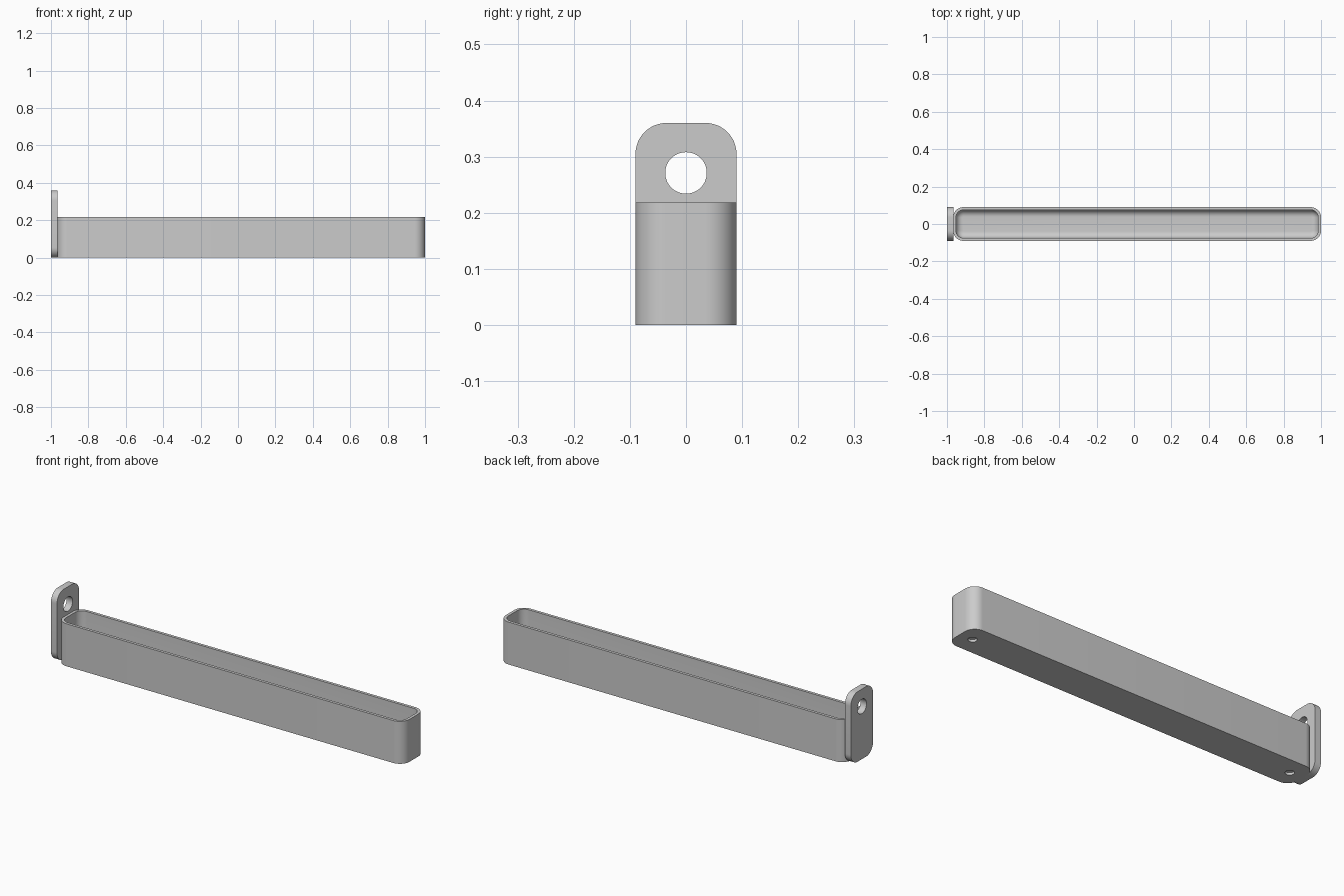
import bpy, bmesh
from math import sin, cos, pi, radians
from mathutils import Matrix

if "Cube" in bpy.data.objects:
    bpy.data.objects.remove(bpy.data.objects["Cube"], do_unlink=True)

grey = bpy.data.materials.new("plain grey")
grey.use_nodes = True
COLOUR = (0.6, 0.6, 0.6, 1)
grey.diffuse_color = COLOUR
grey.node_tree.nodes["Principled BSDF"].inputs["Base Color"].default_value = COLOUR

SEG = 12  # segments per rounded corner


def rounded_rect(half_u, half_v, r):
    """Counter-clockwise outline with rounded corners."""
    pts = []
    for k, (su, sv) in enumerate(((1, 1), (-1, 1), (-1, -1), (1, -1))):
        for i in range(SEG + 1):
            a = (k + i / SEG) * pi / 2
            pts.append((su * (half_u - r) + r * cos(a), sv * (half_v - r) + r * sin(a)))
    return pts


def loft(name, rings, matrix):
    """Skin a stack of (half_u, half_v, radius, height) rings and cap both ends."""
    bm = bmesh.new()
    loops = [[bm.verts.new((u, v, h)) for u, v in rounded_rect(hu, hv, r)]
             for hu, hv, r, h in rings]
    n = len(loops[0])
    for a, b in zip(loops, loops[1:]):
        for i in range(n):
            j = (i + 1) % n
            bm.faces.new((a[i], a[j], b[j], b[i]))
    bm.faces.new(loops[0][::-1])
    bm.faces.new(loops[-1])
    bmesh.ops.transform(bm, matrix=matrix, verts=bm.verts)
    bmesh.ops.recalc_face_normals(bm, faces=bm.faces)
    mesh = bpy.data.meshes.new(name)
    bm.to_mesh(mesh)
    bm.free()
    obj = bpy.data.objects.new(name, mesh)
    mesh.materials.append(grey)
    bpy.context.collection.objects.link(obj)
    return obj


def activate(obj):
    bpy.ops.object.select_all(action='DESELECT')
    obj.select_set(True)
    bpy.context.view_layer.objects.active = obj


def drill(obj, centre, radius, depth, rotation=(0, 0, 0)):
    """Cut a round hole, then discard the cutter."""
    bpy.ops.mesh.primitive_cylinder_add(vertices=48, radius=radius, depth=depth,
                                        location=centre, rotation=rotation)
    cutter = bpy.context.object
    cutter.hide_render = True
    cutter.data.materials.append(grey)
    activate(obj)
    mod = obj.modifiers.new("hole", 'BOOLEAN')
    mod.operation = 'DIFFERENCE'
    mod.solver = 'EXACT'
    mod.object = cutter
    bpy.ops.object.modifier_apply(modifier=mod.name)
    bpy.data.objects.remove(cutter, do_unlink=True)


# Tray: straight outer walls, hollow inside with a filleted floor
LEFT, RIGHT = -0.967, 1.0
MID, HX, HY, TOP = (LEFT + RIGHT) / 2, (RIGHT - LEFT) / 2, 0.09, 0.218
R, WALL, FLOOR, FILLET = 0.055, 0.015, 0.02, 0.036
rings = [(HX, HY, R, 0), (HX, HY, R, TOP), (HX - WALL, HY - WALL, R - WALL, TOP)]
for i in range(9):
    a = i / 8 * pi / 2
    inset = WALL + FILLET * (1 - cos(a))
    rings.append((HX - inset, HY - inset, R - inset, FLOOR + FILLET * (1 - sin(a))))
tray = loft("tray", rings, Matrix.Translation((MID, 0, 0)))

# Shallow round recesses under both ends
for side in (-1, 1):
    drill(tray, (MID + side * 0.912, 0, 0), 0.021, 0.024)

# Upright mounting plate with a hanging hole
HEIGHT = 0.36
to_side = Matrix.Translation((-1, 0, HEIGHT / 2)) @ Matrix(
    ((0, 0, 1, 0), (1, 0, 0, 0), (0, 1, 0, 0), (0, 0, 0, 1)))
plate = loft("mounting_plate",
             [(HY, HEIGHT / 2, R, 0), (HY, HEIGHT / 2, R, 0.034)], to_side)
drill(plate, (-0.98, 0, 0.271), 0.037, 0.2, (0, pi / 2, 0))

for obj in (tray, plate):
    activate(obj)
    bpy.ops.object.shade_smooth_by_angle(angle=radians(30))
